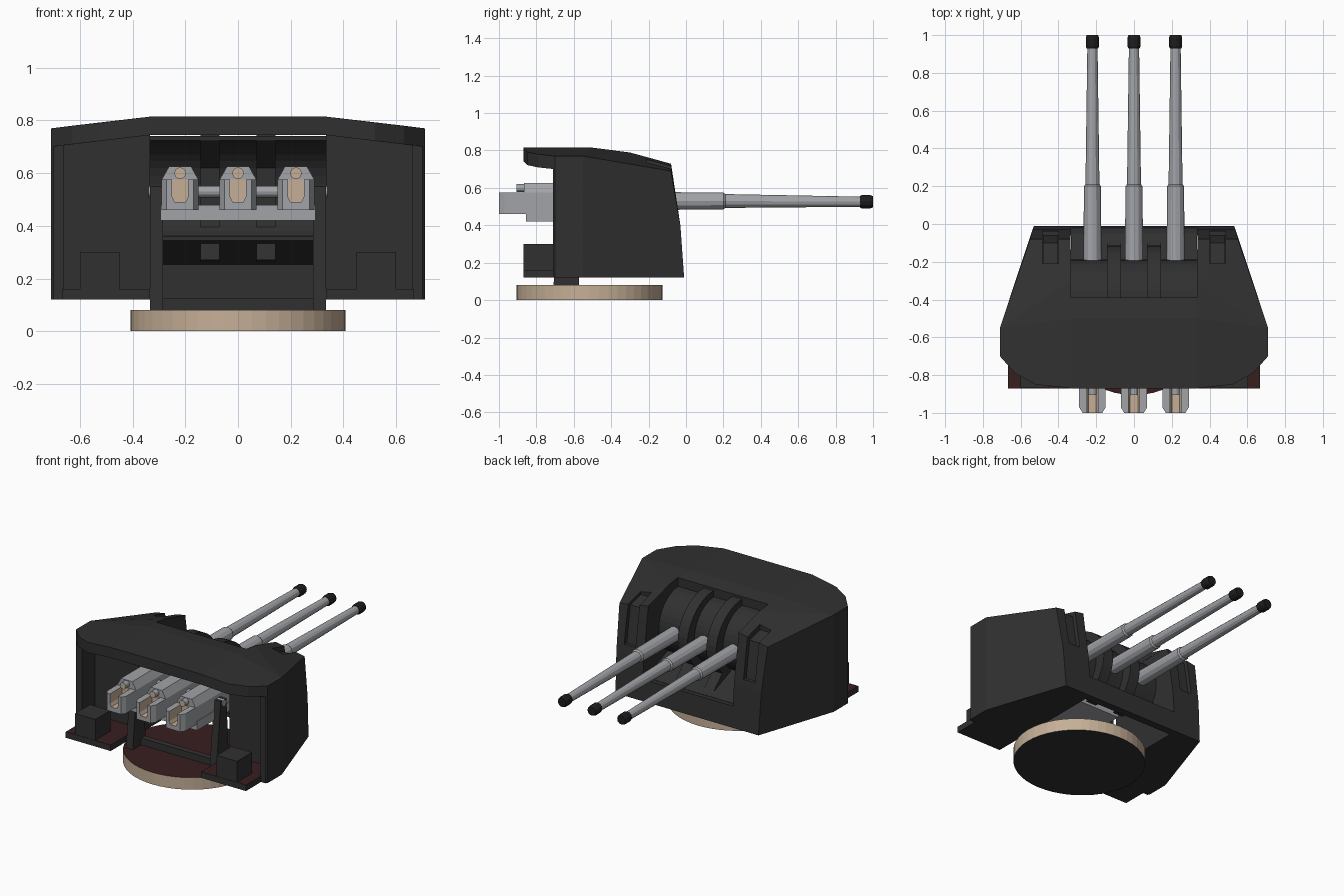
import bpy, bmesh
from math import sin, cos, pi, radians

old = bpy.data.objects.get("Cube")
if old:
    bpy.data.objects.remove(old, do_unlink=True)


def material(name, r, g, b):
    m = bpy.data.materials.new(name)
    m.use_nodes = True
    m.diffuse_color = (r, g, b, 1)
    m.node_tree.nodes["Principled BSDF"].inputs["Base Color"].default_value = (r, g, b, 1)
    return m


DARK = material("dark armour", 0.03, 0.03, 0.03)
GREY = material("gun steel", 0.36, 0.37, 0.39)
TAN = material("tan", 0.56, 0.43, 0.31)
RED = material("dark red deck", 0.04, 0.013, 0.013)
BLACK = material("muzzle black", 0.012, 0.012, 0.012)


def finish(name, bm, *mats, rule=None):
    bmesh.ops.recalc_face_normals(bm, faces=bm.faces)
    if rule:
        for f in bm.faces:
            f.normal_update()
            f.material_index = rule(f)
    me = bpy.data.meshes.new(name)
    bm.to_mesh(me)
    bm.free()
    for m in mats:
        me.materials.append(m)
    ob = bpy.data.objects.new(name, me)
    bpy.context.collection.objects.link(ob)
    return ob


PLACE = {"x": lambda t, u, v: (t, u, v),
         "y": lambda t, u, v: (u, t, v),
         "z": lambda t, u, v: (u, v, t)}


def loft(name, axis, sections, *mats, rule=None):
    """Join equal-length outlines placed along an axis and cap the ends."""
    bm = bmesh.new()
    rings = [[bm.verts.new(PLACE[axis](t, u, v)) for u, v in pts] for t, pts in sections]
    for a, b in zip(rings, rings[1:]):
        for i in range(len(a)):
            j = (i + 1) % len(a)
            bm.faces.new((a[i], a[j], b[j], b[i]))
    bm.faces.new(rings[0])
    bm.faces.new(rings[-1])
    return finish(name, bm, *mats, rule=rule)


def prism(name, axis, a, b, pts, *mats, rule=None):
    return loft(name, axis, [(a, pts), (b, pts)], *mats, rule=rule)


def box(name, x, y, z, *mats, rule=None):
    pts = [(x[0], y[0]), (x[1], y[0]), (x[1], y[1]), (x[0], y[1])]
    return prism(name, "z", z[0], z[1], pts, *mats, rule=rule)


def ring(u, v, r, n=12, rv=None):
    rv = rv or r
    return [(u + r * cos(2 * pi * i / n), v + rv * sin(2 * pi * i / n)) for i in range(n)]


def mirrored(pts):
    return pts + [(-u, v) for u, v in reversed(pts)]


def carve(ob, cutters):
    for c in cutters:
        c.hide_render = True
        mod = ob.modifiers.new("cut", "BOOLEAN")
        mod.operation, mod.solver, mod.object = "DIFFERENCE", "EXACT", c
    dg = bpy.context.evaluated_depsgraph_get()
    me = bpy.data.meshes.new_from_object(ob.evaluated_get(dg))
    ob.modifiers.clear()
    ob.data = me
    for c in cutters:
        bpy.data.objects.remove(c, do_unlink=True)


# Armoured shield: faceted hull, then hollowed from the rear
half = [(.53, -.01, .12), (.537, -.03, .4), (.55, -.08, .69),
        (.71, -.55, .12), (.71, -.55, .77), (.71, -.7, .12), (.71, -.7, .77),
        (.33, -.08, .73), (.33, -.3, .79), (.33, -.5, .815), (.33, -.87, .815),
        (.33, -.87, .12), (.52, -.85, .12), (.52, -.85, .792), (.63, -.79, .12), (.63, -.79, .78)]
bm = bmesh.new()
for x, y, z in half:
    bm.verts.new((x, y, z))
    bm.verts.new((-x, y, z))
bmesh.ops.convex_hull(bm, input=bm.verts[:])
bmesh.ops.dissolve_limit(bm, angle_limit=radians(.5), verts=bm.verts[:], edges=bm.edges[:])
shield = finish("shield", bm, DARK)

skirt = mirrored([(.8, -.1), (.8, .69), (.71, .70), (.33, .745)])
recess = mirrored([(.66, -.1), (.66, .7055), (.33, .745)])
cutters = [prism("rear_cutter", "y", -1.2, -.71, skirt, DARK),
           prism("recess_cutter", "y", -1.1, -.57, recess, DARK),
           box("bay_cutter", (-.335, .335), (-1, -.06), (-.2, .744), DARK),
           box("gun_port_cutter", (-.334, .334), (-.39, .3), (.26, 1.2), DARK)]
for s in (-1, 1):
    cutters.append(box("sight_cutter", sorted((s * .40, s * .485)), (-.21, .3), (.45, 1.2), DARK))
carve(shield, cutters)

# Curved gun mantlet with the sloped plate that meets the sill
outer, inner = [], []
for i in range(17):
    a = radians(95 - i * 155 / 16)
    outer.append((-.4 + .212 * cos(a), .53 + .212 * sin(a)))
    inner.append((-.4 + .195 * cos(a), .53 + .195 * sin(a)))
mantlet = prism("mantlet", "x", -.334, .334, outer + inner[::-1], DARK)
prism("sill_plate", "x", -.334, .334,
      [(-.3, .36), (-.3, .345), (-.05, .25), (-.05, .262)], DARK)

# Ribs between the gun slots
arc = [(-.4 + .285 * cos(radians(a)), .53 + .255 * sin(radians(a))) for a in range(88, -41, -8)]
rib = arc + [(-.07, .26), (-.28, .27), (-.25, .45), (-.25, .62), (-.4, .72)]
for s, side in ((-1, "right"), (1, "left")):
    prism("port_rib_" + side, "x", s * .07, s * .142, rib, DARK)

    # Sight hood in its notch
    prism("sight_hood_" + side, "x", s * .403, s * .482,
          [(-.22, .44), (-.06, .44), (-.10, .69), (-.22, .72)], DARK)

    # Rear deck, locker and gun support
    box("deck_" + side, sorted((s * .335, s * .668)), (-.87, -.56), (.12, .16),
        DARK, RED, rule=lambda f: int(f.normal.z > .5))
    box("locker_" + side, sorted((s * .45, s * .6)), (-.868, -.71), (.155, .3), DARK)
    prism("gun_support_" + side, "x", s * .284, s * .334,
          [(-.71, .07), (-.57, .07), (-.6, .55), (-.66, .55)], DARK)

# Turntable
loft("turntable", "z", [(0, ring(0, -.516, .408, 48, .39)), (.08, ring(0, -.516, .408, 48, .39))],
     TAN, RED, DARK, rule=lambda f: 1 if f.normal.z > .5 else 2 if f.normal.z < -.5 else 0)
box("cross_beam", (-.29, .29), (-.62, -.58), (.075, .125), DARK)

# Shared cradle and trunnion
box("cradle", (-.295, .295), (-.855, -.5), (.42, .48), GREY)
prism("trunnion", "x", -.34, .34, ring(-.63, .53, .022), GREY)


# Guns
def breech_outline(gx, w):
    """U-shaped outline with a rounded slot."""
    slot = [(.03, .575), (.03, .51), (.02, .49)]
    return [(gx + u, v) for u, v in mirrored([(w, .46), (w, .575)] + slot)]


for gx, label in ((-.22, "right"), (0, "middle"), (.22, "left")):
    loft("barrel_" + label, "y",
         [(y, ring(gx, z, r)) for y, z, r in
          ((-.45, .53, .05), (.20, .53, .045), (.21, .53, .037), (.94, .526, .027))], GREY)
    loft("muzzle_" + label, "y",
         [(y, ring(gx, .526, r)) for y, r in
          ((.93, .03), (.94, .035), (.985, .035), (1, .03))], BLACK)
    body = [(gx + u, v) for u, v in
            mirrored([(.07, .46), (.07, .575), (.042, .625)])]
    prism("breech_body_" + label, "y", -.865, -.3, body, GREY)
    loft("breech_" + label, "y",
         [(-1, breech_outline(gx, .052)), (-.97, breech_outline(gx, .07)),
          (-.86, breech_outline(gx, .07))], GREY, TAN,
         rule=lambda f: int(all(abs(v.co.x - gx) < .032 for v in f.verts)))
    box("breech_face_" + label, (gx - .03, gx + .03), (-.87, -.862), (.485, .575), TAN)
    prism("recoil_cylinder_" + label, "y", -.905, -.8, ring(gx, .6, .022), GREY, TAN,
          rule=lambda f: int(f.normal.y < -.5))
